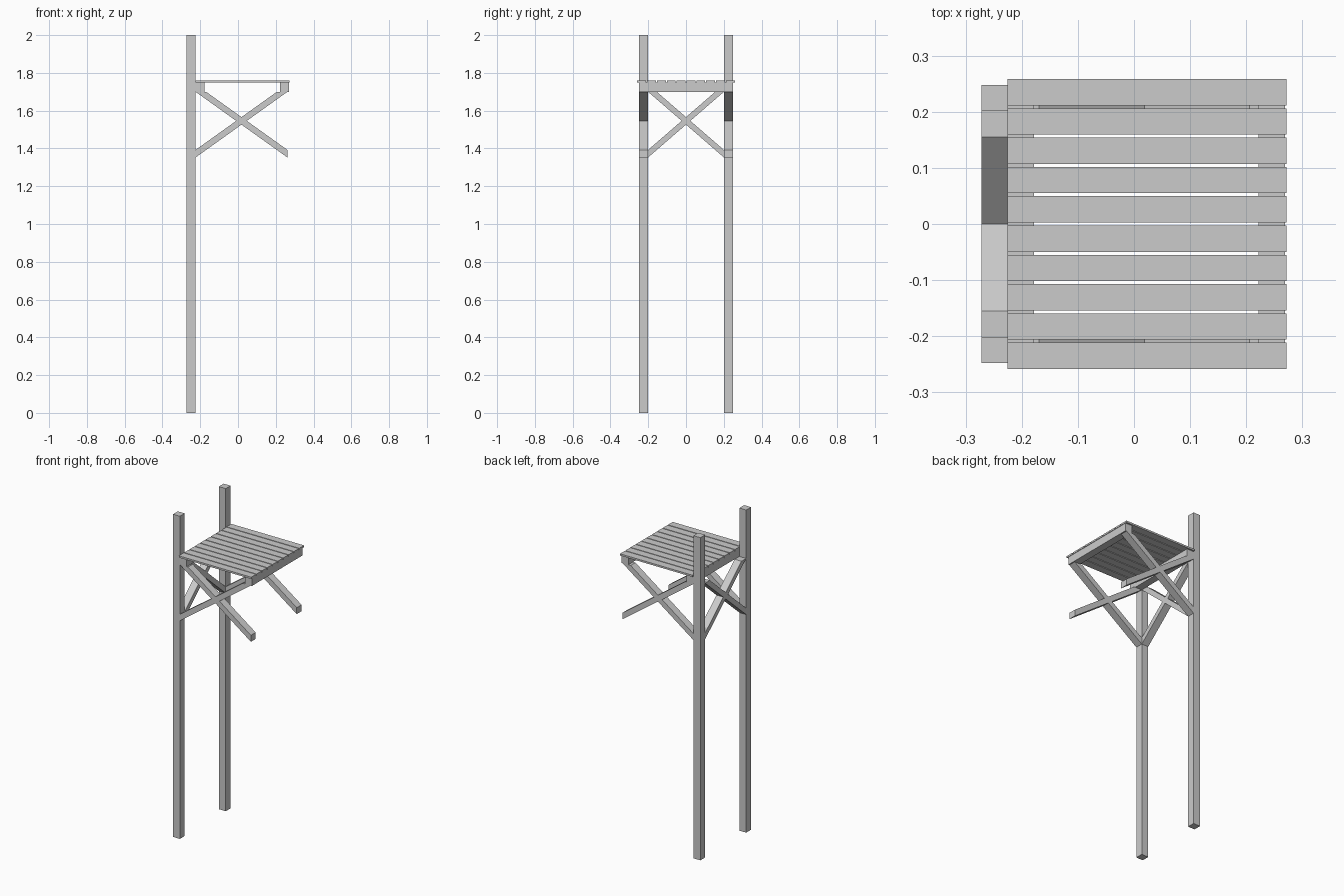
import bpy, bmesh
from mathutils import Vector

if "Cube" in bpy.data.objects:
    bpy.data.objects.remove(bpy.data.objects["Cube"])

W = 0.047            # timber width
BACK, FACE = -0.272, -0.225   # back and front face of the posts in x
OUT, INN = 0.248, 0.201       # outer and inner face of the posts in y
TOP, LOW = 1.70, 1.352        # brace top and bottom heights


def prism(name, profile, offset):
    """Extrude a planar polygon along an offset vector."""
    bm = bmesh.new()
    face = bm.faces.new([bm.verts.new(p) for p in profile])
    ext = bmesh.ops.extrude_face_region(bm, geom=[face])
    moved = [g for g in ext["geom"] if isinstance(g, bmesh.types.BMVert)]
    bmesh.ops.translate(bm, verts=moved, vec=Vector(offset))
    bmesh.ops.recalc_face_normals(bm, faces=bm.faces[:])
    mesh = bpy.data.meshes.new(name)
    bm.to_mesh(mesh)
    bm.free()
    obj = bpy.data.objects.new(name, mesh)
    bpy.context.collection.objects.link(obj)
    return obj


def box(name, x0, x1, y0, y1, z0, z1):
    return prism(name, [(x0, y0, z0), (x1, y0, z0), (x1, y1, z0), (x0, y1, z0)],
                 (0, 0, z1 - z0))


def brace_profile(a, b):
    """Brace rising from a to b: plumb cut at the foot, level cut at the head."""
    cut = 0.04
    run = (b - a) * cut / (TOP - LOW)
    return [(a, LOW), (b, TOP), (b - run, TOP), (a, LOW + cut)]


# Two tall posts
for side, y in (("left", -OUT), ("right", INN)):
    box(f"post_{side}", BACK, FACE, y, y + W, 0, 2)

# Cross beams under the seat
box("rear_beam", FACE, FACE + W, -OUT, OUT, TOP, 1.748)
box("front_beam", 0.222, 0.269, -OUT, OUT, TOP, 1.748)

# Seat slats
slat_pitch = (0.517 - W) / 9
for i in range(10):
    y = -0.2585 + i * slat_pitch
    box(f"seat_slat_{i + 1}", FACE, 0.272, y, y + W, 1.748, 1.759)

# Crossed side braces, in line with each post
for side, y in (("left", -OUT), ("right", INN)):
    for kind, a, b in (("rising", FACE, 0.262), ("falling", 0.262, FACE)):
        prism(f"side_brace_{side}_{kind}",
              [(u, y, z) for u, z in brace_profile(a, b)], (0, W, 0))

# Crossed back braces between the posts
for kind, s in (("a", 1), ("b", -1)):
    prism(f"back_brace_{kind}",
          [(BACK, u, z) for u, z in brace_profile(-s * INN, s * INN)], (W, 0, 0))
